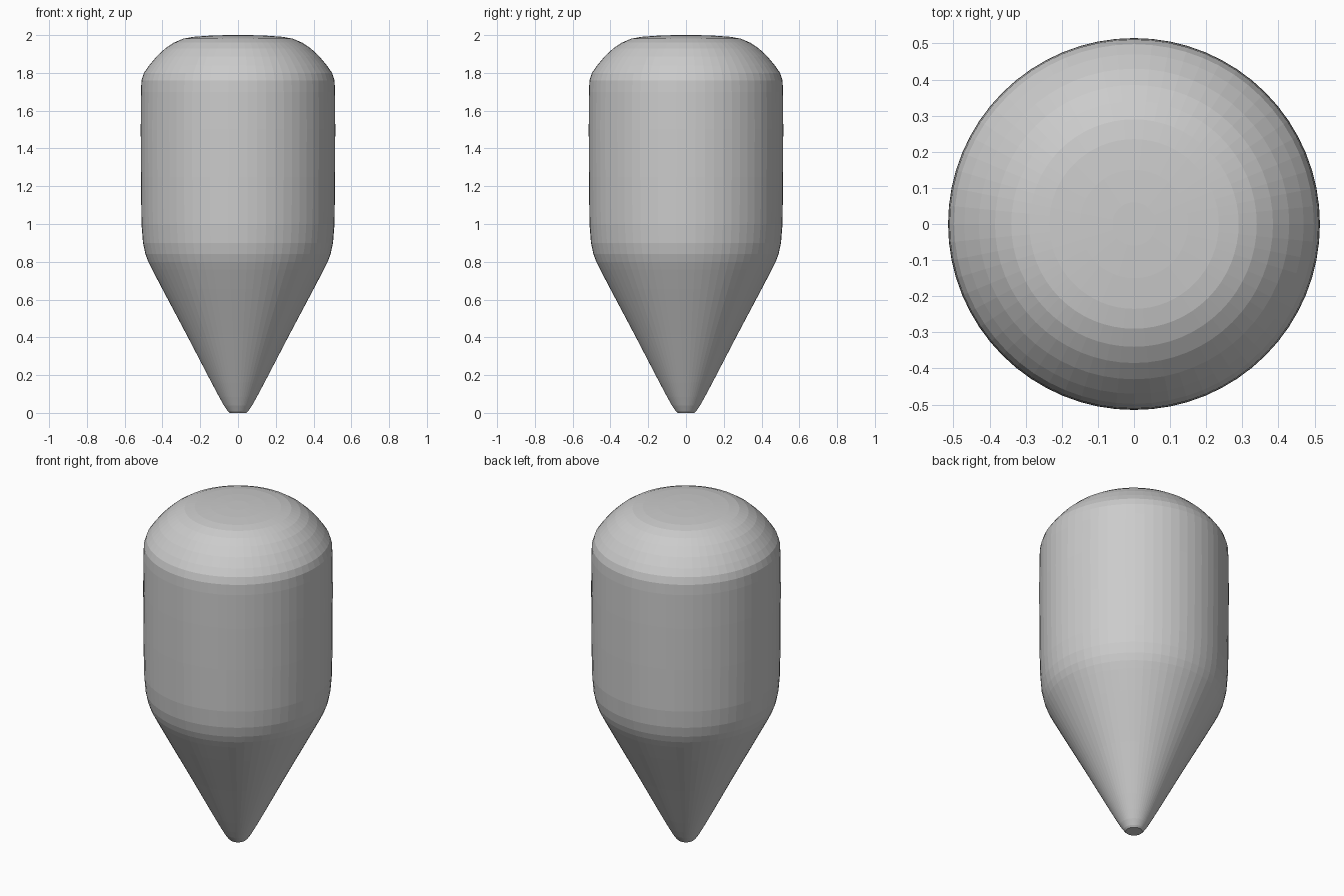
import bpy, bmesh, math

if "Cube" in bpy.data.objects:
    bpy.data.objects.remove(bpy.data.objects["Cube"])

# Half profile (radius, height): tip, cone, shoulder, barrel, rounded crown
profile = [
    (0.045, 0.0), (0.055, 0.01), (0.075, 0.04), (0.10, 0.085), (0.14, 0.16),
    (0.27, 0.41), (0.40, 0.655), (0.455, 0.76), (0.475, 0.80), (0.49, 0.84),
    (0.503, 0.90), (0.511, 1.0), (0.514, 1.25), (0.515, 1.50), (0.514, 1.70),
    (0.511, 1.76), (0.498, 1.80), (0.47, 1.84), (0.43, 1.888), (0.385, 1.93),
    (0.34, 1.96), (0.29, 1.981), (0.235, 1.991), (0.15, 1.997), (0.06, 2.0),
]
SIDES = 64

# Turned body with closed tip and crown
bm = bmesh.new()
rings = []
for r, z in profile:
    rings.append([bm.verts.new((r * math.cos(2 * math.pi * i / SIDES),
                                r * math.sin(2 * math.pi * i / SIDES), z))
                  for i in range(SIDES)])
for low, high in zip(rings, rings[1:]):
    for i in range(SIDES):
        j = (i + 1) % SIDES
        bm.faces.new((low[i], low[j], high[j], high[i]))
bm.faces.new(rings[0][::-1])
bm.faces.new(rings[-1])

mesh = bpy.data.meshes.new("pointed_body")
bm.to_mesh(mesh)
bm.free()
body = bpy.data.objects.new("pointed_body", mesh)
bpy.context.collection.objects.link(body)
